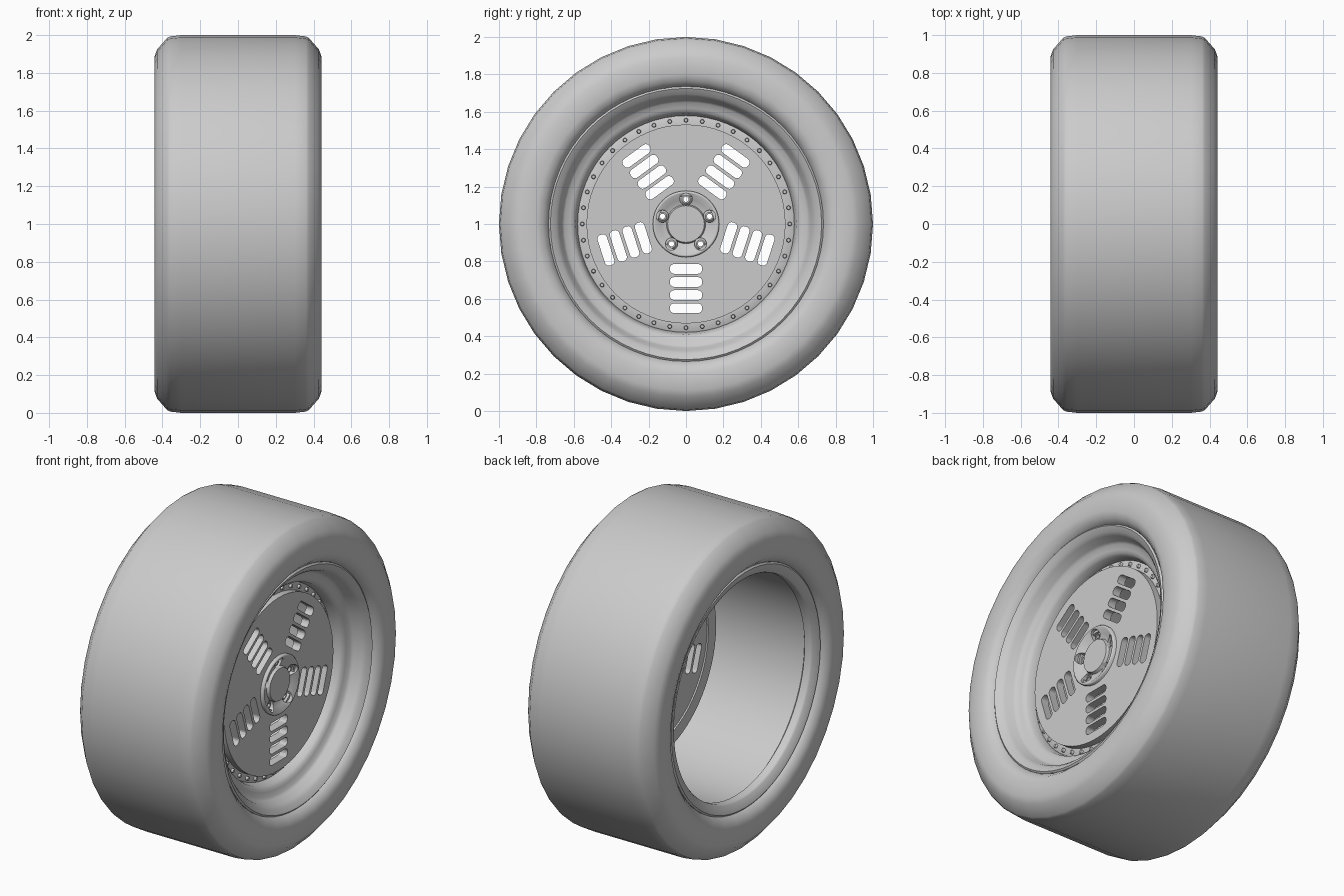
import bpy, bmesh, math
from mathutils import Matrix, Vector

if "Cube" in bpy.data.objects:
    bpy.data.objects.remove(bpy.data.objects["Cube"])

CZ = 1.0  # axle height; the axle runs along x


def finish(name, bm, angle=35, smooth=True):
    bmesh.ops.remove_doubles(bm, verts=bm.verts, dist=1e-5)
    bmesh.ops.recalc_face_normals(bm, faces=bm.faces)
    me = bpy.data.meshes.new(name)
    bm.to_mesh(me)
    bm.free()
    ob = bpy.data.objects.new(name, me)
    bpy.context.collection.objects.link(ob)
    if smooth:
        shade(ob, angle)
    return ob


def shade(ob, angle):
    bpy.ops.object.select_all(action='DESELECT')
    ob.select_set(True)
    bpy.context.view_layer.objects.active = ob
    bpy.ops.object.shade_smooth_by_angle(angle=math.radians(angle))


def add_lathe(bm, profile, segs, centre=(0, 0, CZ)):
    """Revolve a closed (x, radius) profile about an x-parallel axis."""
    c = Vector(centre)
    rings = []
    for i in range(segs):
        a = 2 * math.pi * i / segs
        rings.append([bm.verts.new(c + Vector((x, r * math.sin(a), r * math.cos(a))))
                      for x, r in profile])
    n = len(profile)
    for i in range(segs):
        p, q = rings[i], rings[(i + 1) % segs]
        for j in range(n):
            k = (j + 1) % n
            if profile[j][1] == 0 and profile[k][1] == 0:
                continue
            bm.faces.new((p[j], p[k], q[k], q[j]))


def lathe(name, profile, segs, angle=35, smooth=True):
    bm = bmesh.new()
    add_lathe(bm, profile, segs)
    return finish(name, bm, angle, smooth)


def polar(r, deg, x=0.0):
    a = math.radians(deg)
    return (x, r * math.cos(a), CZ + r * math.sin(a))


def cut(ob, cutter, angle=35):
    cutter.hide_render = True
    m = ob.modifiers.new("cut", 'BOOLEAN')
    m.operation, m.solver, m.object = 'DIFFERENCE', 'EXACT', cutter
    bpy.ops.object.select_all(action='DESELECT')
    ob.select_set(True)
    bpy.context.view_layer.objects.active = ob
    bpy.ops.object.modifier_apply(modifier=m.name)
    bpy.data.objects.remove(cutter)
    shade(ob, angle)


# Slick tyre: half profile mirrored across the centre plane
half = [(0.30, 1.0), (0.36, 0.993), (0.375, 0.985), (0.428, 0.925), (0.441, 0.89),
        (0.443, 0.80), (0.43, 0.765), (0.40, 0.737), (0.36, 0.727)]
lathe("tyre", half + [(-x, r) for x, r in reversed(half)], 40, 60)

# Rim: stepped front dish, lips, rear flange and open barrel
lathe("rim", [(0.215, 0.578), (0.235, 0.58), (0.28, 0.59), (0.293, 0.602), (0.303, 0.62),
              (0.31, 0.65), (0.325, 0.663), (0.37, 0.678), (0.39, 0.695), (0.408, 0.725),
              (0.40, 0.735), (0.36, 0.724), (-0.36, 0.724), (-0.40, 0.735), (-0.408, 0.725),
              (-0.39, 0.675), (-0.38, 0.668), (-0.34, 0.668), (-0.32, 0.695), (0.29, 0.69),
              (0.27, 0.615), (0.215, 0.60)],
      64, 40)

# Flange ring, set back from the disc, with its small bolts
lathe("bolt_ring", [(0.215, 0.525), (0.235, 0.525), (0.235, 0.574),
                    (0.232, 0.579), (0.215, 0.579)], 64)
bm = bmesh.new()
for i in range(40):
    add_lathe(bm, [(0.225, 0), (0.225, 0.012), (0.245, 0.012), (0.249, 0.009), (0.249, 0)],
              8, polar(0.555, 90 + 9 * i))
finish("ring_bolts", bm, 50)

# Wheel disc with five rows of four rounded slots
disc = lathe("wheel_disc", [(0.225, 0.15), (0.277, 0.15), (0.277, 0.532), (0.225, 0.532)], 64)
bm = bmesh.new()
for s in range(5):
    rot = Matrix.Rotation(math.radians(72 * s), 4, 'X')
    for r in (0.24, 0.31, 0.38, 0.45):
        hw, hh, cr = 0.086, 0.026, 0.022
        loop = []
        for sy, sz, a0 in ((1, 1, 0), (-1, 1, 90), (-1, -1, 180), (1, -1, 270)):
            for k in range(5):
                a = math.radians(a0 + 22.5 * k)
                y = sy * (hw - cr) + cr * math.cos(a)
                z = sz * (hh - cr) + cr * math.sin(a)
                loop.append((y, z - r))
        vs = [bm.verts.new(rot @ Vector((0.15, y, z)) + Vector((0, 0, CZ))) for y, z in loop]
        f = bm.faces.new(vs)
        ext = bmesh.ops.extrude_face_region(bm, geom=[f])
        bmesh.ops.translate(bm, vec=(0.2, 0, 0),
                            verts=[v for v in ext["geom"] if isinstance(v, bmesh.types.BMVert)])
cut(disc, finish("slot_cutter", bm, smooth=False))

# Hub: raised rim, sloping recess, centre cap, five lug holes
hub = lathe("hub", [(0.215, 0), (0.215, 0.178), (0.292, 0.178), (0.298, 0.172), (0.298, 0.165),
                    (0.275, 0.135), (0.268, 0.105), (0.285, 0.098), (0.285, 0)], 48, 50)
bm = bmesh.new()
for i in range(5):
    add_lathe(bm, [(0.1, 0), (0.1, 0.033), (0.4, 0.033), (0.4, 0)], 20,
              polar(0.132, 90 + 72 * i))
cut(hub, finish("lug_cutter", bm, smooth=False), 50)

# Hollow lug nuts
bm = bmesh.new()
for i in range(5):
    add_lathe(bm, [(0.22, 0.014), (0.262, 0.014), (0.262, 0.022), (0.25, 0.033), (0.22, 0.033)],
              16, polar(0.132, 90 + 72 * i))
finish("lug_nuts", bm)
